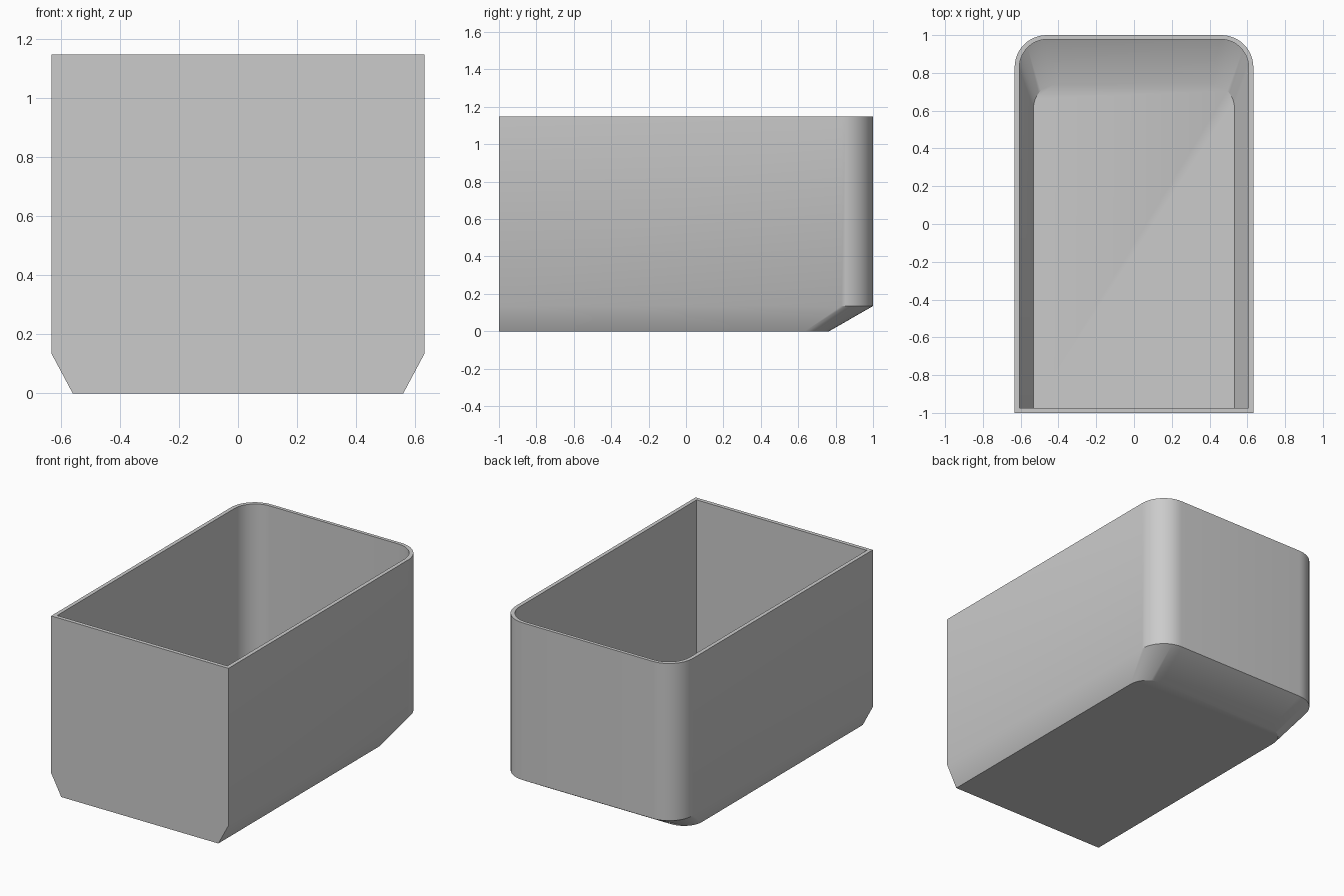
import bpy, bmesh, math

cube = bpy.data.objects.get("Cube")
if cube:
    bpy.data.objects.remove(cube, do_unlink=True)

grey = bpy.data.materials.new("plain_grey")
grey.use_nodes = True
colour = (0.6, 0.6, 0.6, 1)
grey.diffuse_color = colour
grey.node_tree.nodes["Principled BSDF"].inputs["Base Color"].default_value = colour

STEPS = 12


def outline(half_width, front, back, radius):
    """Square front corners, rounded back corners, counter-clockwise."""
    arc = [(half_width - radius + radius * math.cos(a),
            back - radius + radius * math.sin(a))
           for a in (math.pi / 2 * i / STEPS for i in range(STEPS + 1))]
    right_side = [(half_width, front)] + arc
    return right_side + [(-x, y) for x, y in reversed(right_side)]


# Section levels: half width, front, back, corner radius, height
levels = [
    (0.56, -1, 0.765, 0.13, 0),            # underside
    (0.632, -1, 1, 0.17, 0.135),           # top of outer slope
    (0.632, -1, 1, 0.17, 1.148),           # outer rim
    (0.607, -0.975, 0.978, 0.15, 1.148),   # inner rim
    (0.607, -0.975, 0.978, 0.15, 0.145),   # top of inner slope
    (0.532, -0.975, 0.743, 0.13, 0.025),   # inner floor
]

# Hollow bin: skin the levels from the underside, over the rim, to the floor
bm = bmesh.new()
rings = [[bm.verts.new((x, y, z)) for x, y in outline(w, f, b, r)]
         for w, f, b, r, z in levels]
for low, high in zip(rings, rings[1:]):
    n = len(low)
    for i in range(n):
        j = (i + 1) % n
        bm.faces.new((low[i], low[j], high[j], high[i]))
bm.faces.new(list(reversed(rings[0])))
bm.faces.new(rings[-1])
bmesh.ops.recalc_face_normals(bm, faces=bm.faces)

mesh = bpy.data.meshes.new("bin_body")
bm.to_mesh(mesh)
bm.free()
mesh.materials.append(grey)
body = bpy.data.objects.new("bin_body", mesh)
bpy.context.collection.objects.link(body)

# Smooth the rounded corners, keep the rim and slopes crisp
bpy.ops.object.select_all(action="DESELECT")
body.select_set(True)
bpy.context.view_layer.objects.active = body
bpy.ops.object.shade_smooth_by_angle(angle=math.radians(30))
